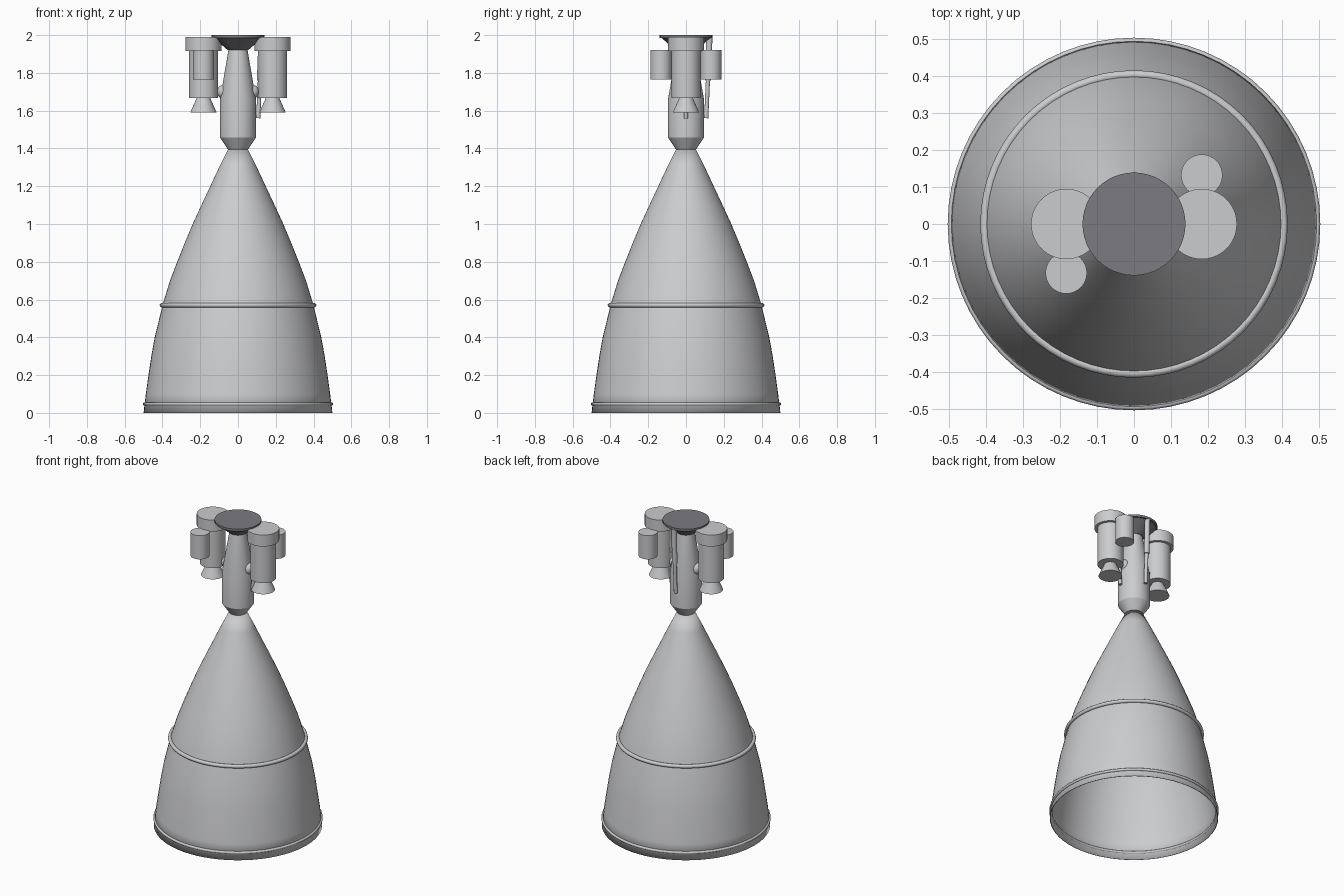
import bpy
import bmesh
from math import pi, cos, sin, radians
from mathutils import Vector

cube = bpy.data.objects.get("Cube")
if cube:
    bpy.data.objects.remove(cube, do_unlink=True)


def make_material(name, color):
    m = bpy.data.materials.new(name)
    m.use_nodes = True
    m.diffuse_color = color
    m.node_tree.nodes["Principled BSDF"].inputs["Base Color"].default_value = color
    return m


METAL = make_material("light grey metal", (0.6, 0.605, 0.62, 1))
DARK = make_material("dark grey metal", (0.2, 0.197, 0.215, 1))


def finish(obj, mat, angle=25):
    obj.data.materials.append(mat)
    bpy.ops.object.select_all(action="DESELECT")
    obj.select_set(True)
    bpy.context.view_layer.objects.active = obj
    bpy.ops.object.shade_smooth_by_angle(angle=radians(angle))
    return obj


def lathe(name, profile, mat, loc=(0, 0, 0), steps=40, caps=True):
    """Revolve (radius, z) points, listed bottom to top, about the z axis."""
    bm = bmesh.new()
    rings = [[bm.verts.new((r * cos(2 * pi * i / steps), r * sin(2 * pi * i / steps), z))
              for i in range(steps)] for r, z in profile]
    for low, high in zip(rings, rings[1:]):
        for i in range(steps):
            j = (i + 1) % steps
            bm.faces.new((low[i], low[j], high[j], high[i]))
    if caps:
        bm.faces.new(rings[0][::-1])
        bm.faces.new(rings[-1])
    mesh = bpy.data.meshes.new(name)
    bm.to_mesh(mesh)
    bm.free()
    obj = bpy.data.objects.new(name, mesh)
    obj.location = loc
    bpy.context.collection.objects.link(obj)
    return finish(obj, mat)


def rod(name, start, end, radius):
    start, end = Vector(start), Vector(end)
    axis = end - start
    obj = lathe(name, [(radius, 0), (radius, axis.length)], METAL, start, 20)
    obj.rotation_euler = axis.to_track_quat("Z", "Y").to_euler()
    return obj


def hoop(name, major, minor, z):
    bpy.ops.mesh.primitive_torus_add(major_radius=major, minor_radius=minor, location=(0, 0, z),
                                     major_segments=64, minor_segments=12)
    obj = bpy.context.object
    obj.name = name
    finish(obj, METAL, 60)


# Open nozzle bell with a thin wall
bell = lathe("nozzle_bell", [(0.5, 0), (0.488, 0.1), (0.474, 0.2), (0.459, 0.3), (0.441, 0.4),
                             (0.397, 0.58), (0.36, 0.7), (0.322, 0.8), (0.282, 0.9), (0.24, 1.0),
                             (0.194, 1.1), (0.147, 1.2), (0.1, 1.3), (0.053, 1.395)],
             METAL, steps=64, caps=False)
wall = bell.modifiers.new("wall", "SOLIDIFY")
wall.thickness = 0.004
wall.offset = -1

# Stiffening hoops
hoop("bell_hoop", 0.403, 0.012, 0.57)
hoop("rim_hoop", 0.494, 0.009, 0.047)

# Combustion chamber and mounting plate
lathe("combustion_chamber", [(0.053, 1.395), (0.095, 1.457), (0.095, 1.66), (0.05, 1.925)], METAL)
lathe("mount_cone", [(0.053, 1.92), (0.13, 1.985)], DARK)
lathe("mount_plate", [(0.139, 1.985), (0.139, 2.0)], DARK, steps=48)

# Turbopumps, each with an exhaust, a side canister and a joint to the chamber
for side, label in ((1, "left"), (-1, "right")):
    x = 0.183 * side
    lathe(label + "_pump_body", [(0.077, 1.667), (0.077, 1.915)], METAL, (x, 0, 0))
    lathe(label + "_pump_cap", [(0.095, 1.915), (0.095, 1.99)], METAL, (x, 0, 0))
    lathe(label + "_pump_exhaust", [(0.07, 1.59), (0.036, 1.667)], METAL, (x, 0, 0))
    lathe(label + "_side_canister", [(0.056, 1.765), (0.056, 1.92)], METAL, (x, 0.132 * side, 0), 32)
    bpy.ops.mesh.primitive_uv_sphere_add(segments=24, ring_count=12, radius=0.037,
                                         location=(0.075 * side, 0, 1.7))
    joint = bpy.context.object
    joint.name = label + "_pump_joint"
    finish(joint, METAL, 60)

# Telescoping steering struts at the left and back
for label, d in (("left", Vector((1, 0, 0))), ("back", Vector((0, 1, 0)))):
    foot, middle, top = (d * r + Vector((0, 0, z))
                         for r, z in ((0.107, 1.56), (0.116, 1.76), (0.124, 1.985)))
    rod(label + "_strut_piston", foot, middle, 0.011)
    rod(label + "_strut_sleeve", middle, top, 0.016)
